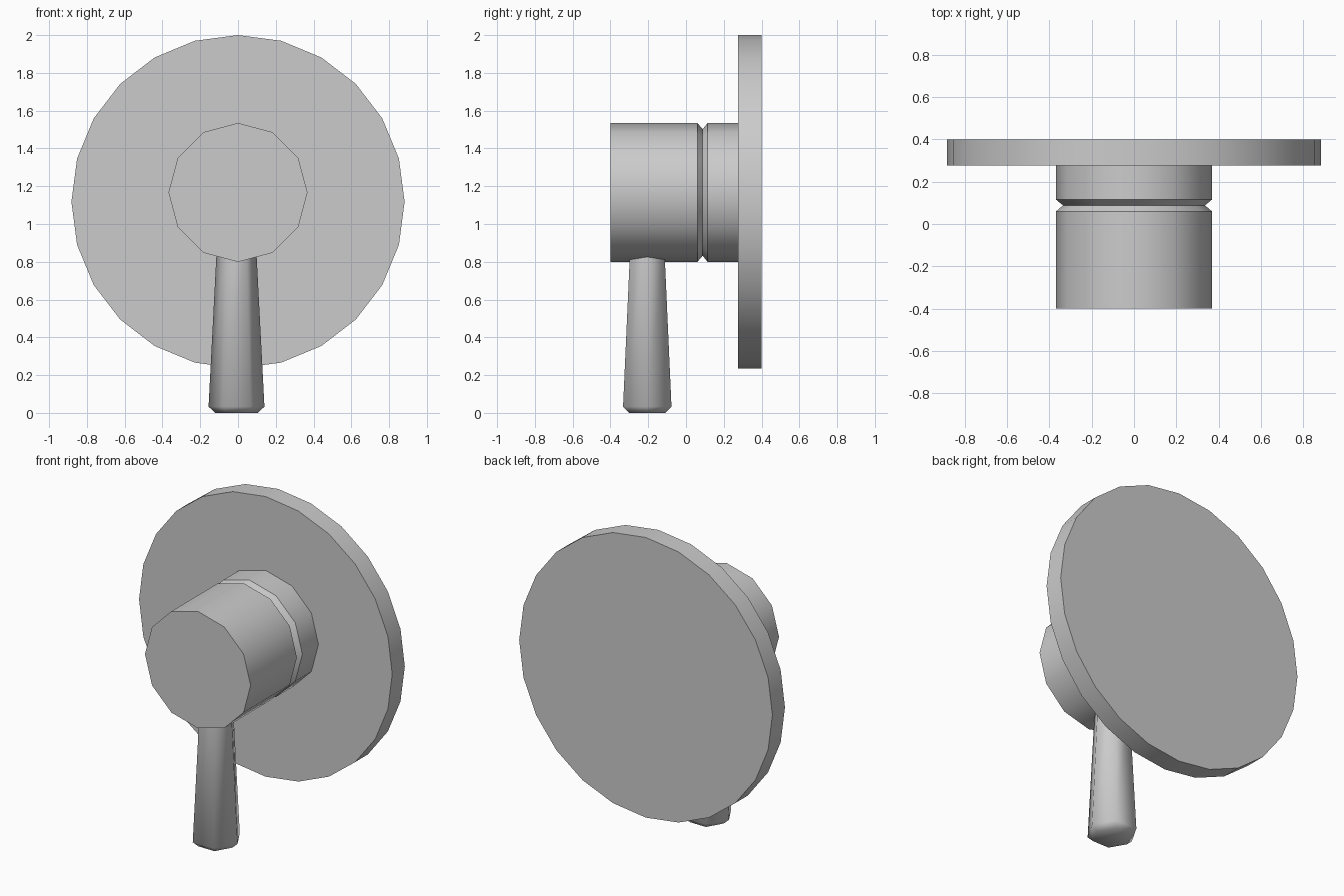
import bpy, bmesh, math
from mathutils import Matrix

cube = bpy.data.objects.get("Cube")
if cube:
    bpy.data.objects.remove(cube, do_unlink=True)

metal = bpy.data.materials.new("brushed grey metal")
metal.use_nodes = True
grey = (0.6, 0.6, 0.6, 1)
metal.diffuse_color = grey
metal.node_tree.nodes["Principled BSDF"].inputs["Base Color"].default_value = grey


def lathe(name, profile, sides, matrix, smooth_deg):
    """Closed solid of (radius, height) rings around local z."""
    bm = bmesh.new()
    rings = []
    for r, h in profile:
        rings.append([bm.verts.new((r * math.cos(math.tau * i / sides),
                                    r * math.sin(math.tau * i / sides), h))
                      for i in range(sides)])
    for a, b in zip(rings, rings[1:]):
        for i in range(sides):
            j = (i + 1) % sides
            bm.faces.new((a[i], a[j], b[j], b[i]))
    bm.faces.new(rings[0][::-1])
    bm.faces.new(rings[-1])
    bm.transform(matrix)
    bmesh.ops.recalc_face_normals(bm, faces=bm.faces)
    mesh = bpy.data.meshes.new(name)
    bm.to_mesh(mesh)
    bm.free()
    mesh.materials.append(metal)
    obj = bpy.data.objects.new(name, mesh)
    bpy.context.collection.objects.link(obj)
    bpy.ops.object.select_all(action='DESELECT')
    obj.select_set(True)
    bpy.context.view_layer.objects.active = obj
    bpy.ops.object.shade_smooth_by_angle(angle=math.radians(smooth_deg))
    return obj


def along_y(z):
    # Turns the lathe axis so that local height runs toward +y
    return Matrix.Translation((0, 0, z)) @ Matrix.Rotation(-math.pi / 2, 4, 'X')


# Round wall plate
lathe("wall_plate", [(0.882, 0.275), (0.882, 0.4)], 24, along_y(1.118), 35)

# Knob body with a V groove near the plate
lathe("knob_body", [(0.368, -0.4), (0.368, 0.06), (0.335, 0.088),
                    (0.368, 0.115), (0.368, 0.28)], 12, along_y(1.167), 35)

# Tapered hexagonal lever with a chamfered tip
lathe("lever_handle", [(0.112, 0), (0.148, 0.033), (0.103, 0.9)], 6,
      Matrix.Translation((-0.008, -0.205, 0)), 65)
